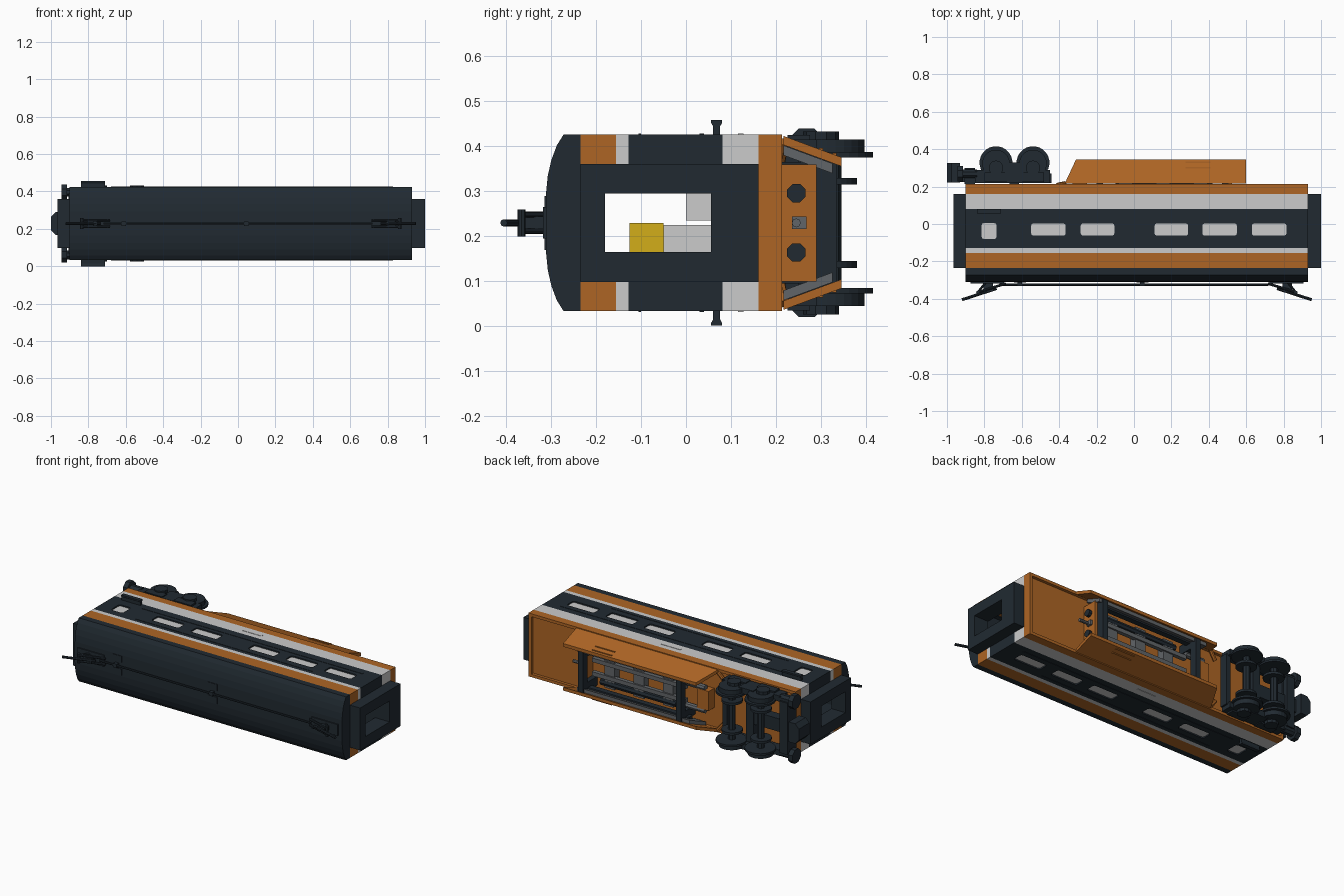
import bpy, bmesh, math
from mathutils import Vector

if "Cube" in bpy.data.objects:
    bpy.data.objects.remove(bpy.data.objects["Cube"])

ZC = 0.2285            # mid plane of the carriage (it lies on its side, roof to -y)
X0, X1 = -0.90, 0.93   # body ends


def mat(name, col):
    m = bpy.data.materials.new(name)
    m.diffuse_color = (*col, 1)
    m.use_nodes = True
    m.node_tree.nodes["Principled BSDF"].inputs["Base Color"].default_value = m.diffuse_color
    return m


DARK = mat("dark_blue", (0.015, 0.023, 0.031))
ORANGE = mat("orange", (0.42, 0.13, 0.018))
YELLOW = mat("yellow", (0.65, 0.42, 0.01))
STEEL = mat("steel", (0.12, 0.13, 0.14))


def prism(name, pts, axis, a, b, m=None):
    """Extrude a 2D profile. axis x: pts are (y,z); y: (x,z); z: (x,y)."""
    place = {"x": lambda p, t: (t, *p), "y": lambda p, t: (p[0], t, p[1]),
             "z": lambda p, t: (*p, t)}[axis]
    bm = bmesh.new()
    f = bm.faces.new([bm.verts.new(place(p, a)) for p in pts])
    ext = bmesh.ops.extrude_face_region(bm, geom=[f])["geom"]
    d = Vector(place((0, 0), b)) - Vector(place((0, 0), a))
    bmesh.ops.translate(bm, vec=d, verts=[v for v in ext if isinstance(v, bmesh.types.BMVert)])
    bmesh.ops.recalc_face_normals(bm, faces=bm.faces)
    me = bpy.data.meshes.new(name)
    bm.to_mesh(me)
    bm.free()
    if m:
        me.materials.append(m)
    ob = bpy.data.objects.new(name, me)
    bpy.context.collection.objects.link(ob)
    return ob


def box(name, x0, x1, y0, y1, z0, z1, m=None):
    return prism(name, [(x0, y0), (x1, y0), (x1, y1), (x0, y1)], "z", z0, z1, m)


def disc(name, axis, c, r, a, b, m=None, n=24):
    pts = [(c[0] + r * math.cos(2 * math.pi * (i + .5) / n),
            c[1] + r * math.sin(2 * math.pi * (i + .5) / n)) for i in range(n)]
    return prism(name, pts, axis, a, b, m)


def pair(name, x0, x1, y0, y1, d0, d1, m=None):
    """Two boxes mirrored about the mid plane, d = distance from it."""
    return [box(name, x0, x1, y0, y1, min(ZC + s * d0, ZC + s * d1), max(ZC + s * d0, ZC + s * d1), m)
            for s in (1, -1)]


def rod(name, p, q, r, m=DARK):
    p, q = Vector(p), Vector(q)
    bpy.ops.mesh.primitive_cylinder_add(vertices=8, radius=r, depth=(q - p).length, location=(p + q) / 2)
    ob = bpy.context.object
    ob.name = name
    ob.rotation_euler = (q - p).to_track_quat("Z", "Y").to_euler()
    ob.data.materials.append(m)
    return ob


# Body bands: side walls and end wall strips, from roof to sill
BANDS = [("upper_orange_band", -0.234, -0.155, ORANGE), ("upper_grey_band", -0.155, -0.128, None),
         ("window_band", -0.128, 0.081, DARK), ("lower_grey_band", 0.081, 0.161, None)]
window_walls = []
for n, y0, y1, m in BANDS:
    walls = pair(n, X0, X1, y0, y1, 0.171, 0.196, m)
    if n == "window_band":
        window_walls = walls
    for xe0, xe1 in ((X0, X0 + .025), (X1 - .025, X1)):
        pair(n + "_end", xe0, xe1, y0, y1, 0.12, 0.171, m)

# Rounded window openings with panes
WINDOWS = [(-0.815, -0.735, -.08, .005)] + [(a, b, -.062, .003) for a, b in
           ((-.55, -.365), (-.285, -.105), (.11, .29), (.365, .55), (.63, .815))]
cutters = []
for x0, x1, y0, y1 in WINDOWS:
    r = .012
    pts = []
    for cx, cy, a0 in ((x1 - r, y1 - r, 0), (x0 + r, y1 - r, 90), (x0 + r, y0 + r, 180), (x1 - r, y0 + r, 270)):
        pts += [(cx + r * math.cos(math.radians(a0 + k)), cy + r * math.sin(math.radians(a0 + k)))
                for k in (0, 45, 90)]
    cutters.append(prism("window_cutter", pts, "z", -0.05, 0.5))
    pair("window_pane", x0 - .004, x1 + .004, y0 - .004, y1 + .004, 0.180, 0.188)
for c in cutters:
    c.hide_render = True
    c.hide_set(True)
    for w in window_walls:
        mod = w.modifiers.new("window", "BOOLEAN")
        mod.operation, mod.object, mod.solver = "DIFFERENCE", c, "EXACT"

# Roof: curved shell
D = [(.196, -.234), (.196, -.272), (.172, -.287), (.14, -.299), (.105, -.307), (.065, -.311)]
outer = [(y, ZC + d) for d, y in D] + [(y, ZC - d) for d, y in reversed(D)]
inner = [(-.234, ZC - .165), (-.262, ZC - .165), (-.282, ZC - .1), (-.282, ZC + .1),
         (-.262, ZC + .165), (-.234, ZC + .165)]
prism("roof", outer + inner, "x", X0 + .02, X1 - .02, DARK)
for xa, xb in ((X0, X0 + .02), (X1 - .02, X1)):
    prism("roof_end", outer, "x", xa, xb, DARK)

# Sill rim and recessed belly
box("inner_floor", X0 + .01, X1 - .01, .058, .075, ZC - .18, ZC + .18, DARK)
box("belly_plate", X0, X1, .161, .195, ZC - .196, ZC + .196, ORANGE)
pair("belly_rim", X0, X1, .195, .213, .178, .196, ORANGE)
for xa, xb in ((X0, X0 + .02), (X1 - .02, X1)):
    box("belly_rim_end", xa, xb, .195, .213, ZC - .178, ZC + .178, ORANGE)

# Gangways with see-through doorway at both ends
for xa, xb in ((-.965, X0 + .03), (X1 - .03, 1.0)):
    pair("gangway_side", xa, xb, -.234, .135, .065, .131, DARK)
    box("gangway_top", xa, xb, -.234, -.18, ZC - .065, ZC + .065, DARK)
    box("gangway_bottom", xa, xb, .055, .135, ZC - .065, ZC + .065, DARK)
    box("gangway_sill", min(xa, xb), xb, .135, .161, ZC - .131, ZC + .131, DARK)

# Interior seats and lever
for x in (-.45, -.2, .2, .45, .7):
    box("seat_base", x, x + .09, 0, .058, ZC + .005, ZC + .13)
    box("seat_back", x + .07, x + .09, -.05, 0, ZC - .14, ZC - .005)
    box("seat_base", x, x + .09, 0, .058, ZC - .14, ZC - .005)
box("control_block", -.72, -.62, -.125, -.05, ZC - .065, ZC, YELLOW)
rod("control_post", (-.67, -.05, ZC - .03), (-.67, .058, ZC - .03), .025, YELLOW)

# Side door trim, door steps and rails
for s in (1, -1):
    zs = ZC + s * .196
    prism("door_step", [(.06, zs - s * .02), (.06, ZC + s * .215), (.056, ZC + s * .222), (.056, ZC + s * .2285),
                        (.08, ZC + s * .2285), (.08, ZC + s * .222), (.076, ZC + s * .215), (.076, zs - s * .02)],
          "x", -.84, -.71, DARK)
pair("door_rail", -.68, .83, .03, .04, .195, .198, DARK)
pair("door_rail", -.63, .58, -.105, -.1, .195, .198, DARK)
pair("lower_latch", -.05, .08, .115, .128, .195, .198)

# Roof cable, its posts and two current collectors
rod("roof_cable", (-.72, -.325, ZC), (.72, -.325, ZC), .006)
for x in (-.61, .045):
    box("cable_post", x - .012, x + .012, -.332, -.306, ZC - .012, ZC + .012, DARK)
    pair("roof_plate", x - .032, x + .032, -.314, -.304, .02, .06, DARK)
for s in (1, -1):
    X = .8 * s + .015
    box("collector_base", X - .09, X + .09, -.318, -.305, ZC - .035, ZC + .035, DARK)
    for d in (-.018, .018):
        rod("collector_lower_arm", (X - s * .1, -.318, ZC + d), (X + s * .05, -.365, ZC + d), .007)
        rod("collector_brace", (X + s * .05, -.365, ZC + d), (X + s * .01, -.315, ZC + d), .006)
    rod("collector_arm", (X - s * .05, -.345, ZC), (X + s * .135, -.405, ZC), .008)
    rod("collector_strip", (X + s * .05, -.365, ZC - .03), (X + s * .05, -.365, ZC + .03), .009)
    box("collector_hinge", X - .02, X + .03, -.36, -.315, ZC - .014, ZC + .014, DARK)

# Tapered underfloor skirts with hatch and inner lining
bm_pts = [(-.37, .217), (.60, .217), (.60, .345), (-.31, .345)]
for s in (1, -1):
    for name, off, th, m in (("skirt", 0, .02, ORANGE), ("skirt_lining", -.021, .022, STEEL)):
        ob = prism(name, bm_pts if m is ORANGE else [(-.29, .217), (.52, .217), (.52, .325), (-.25, .325)],
                   "z", -th, 0, m)
        for v in ob.data.vertices:       # slope inward away from the body
            v.co.z = ZC + s * (.193 + off + v.co.z - (v.co.y - .217) * .37)
        if s < 0:
            ob.data.flip_normals()
    for y in (.30, .33):
        z = ZC + s * (.194 - (y - .217) * .37)
        box("hatch_edge", .275, .41, y - .004, y + .004, z - .003, z + .003, ORANGE)
    rod("skirt_nose", (-.37, .217, ZC + s * .18), (-.41, .208, ZC + s * .13), .012, ORANGE)

# Underfloor machinery: end bulkhead, frames, beams and tanks
box("bulkhead", .50, .525, .195, .29, ZC - .13, ZC + .13, ORANGE)
for d in (.066, -.066):
    disc("bulkhead_knob", "x", (.245, ZC + d), .022, .525, .545, DARK, 8)
box("bulkhead_latch", .525, .54, .235, .268, ZC - .014, ZC + .014, STEEL)
rod("tow_pin", (.54, .245, ZC), (.60, .245, ZC), .01, STEEL)
for x in (-.20, .47):
    pair("cross_frame", x, x + .035, .195, .335, .08, .135, DARK)
    box("cross_frame_bar", x, x + .035, .29, .335, ZC - .08, ZC + .08, DARK)
pair("long_beam", -.22, .5, .25, .285, .115, .14, DARK)
pair("inner_beam", -.17, .47, .225, .25, .03, .055, STEEL)
for s in (1, -1):
    rod("air_tank", (-.1, .225, ZC + s * .085), (.42, .225, ZC + s * .085), .022, DARK)
    rod("piston", (-.3, .235, ZC + s * .07), (-.17, .235, ZC + s * .07), .018, STEEL)
for x in (-.08, .12, .32):
    box("equipment_case", x, x + .07, .195, .24, ZC - .11, ZC + .11, STEEL)
box("front_case", -.33, -.25, .195, .25, ZC - .06, ZC + .06, ORANGE)

# Bogie: two wheelsets, side frames, springs
for x in (-.738, -.540):
    for s in (1, -1):
        z = ZC + s * .145
        w = sorted
        disc("wheel_flange", "z", (x, .328), .088, *w((z, z + s * .012)), DARK)
        disc("wheel_tread", "z", (x, .323), .074, *w((z, z + s * .04)), DARK)
        disc("axle_box", "z", (x, .30), .04, *w((z + s * .035, z + s * .058)), DARK, 10)
        disc("brake_disc", "z", (x, .32), .06, *w((z - s * .06, z - s * .045)), DARK)
        box("axle_guard", x - .06, x + .06, .225, .275, *w((z + s * .01, z + s * .05)), DARK)
    rod("axle", (x, .323, ZC - .15), (x, .323, ZC + .15), .022)
pair("bogie_side", -.85, -.45, .22, .29, .15, .185, DARK)
pair("bogie_rocker", -.69, -.59, .225, .33, .155, .19, DARK)
box("bogie_bolster", -.665, -.615, .205, .29, ZC - .16, ZC + .16, DARK)
for x in (-.87, -.47):
    box("bogie_cross_bar", x, x + .03, .22, .27, ZC - .16, ZC + .16, DARK)

# Coupler and buffers at the bogie end
box("coupler_beam", -.94, -.66, .225, .285, ZC - .04, ZC + .04, DARK)
prism("coupler_head", [(-1.0, ZC - .035), (-.975, ZC - .062), (-.93, ZC - .062), (-.93, ZC + .062),
                       (-.975, ZC + .062), (-1.0, ZC + .035)], "y", .222, .325, DARK)
for s in (1, -1):
    disc("buffer", "x", (.268, ZC + s * .168), .045, -.945, -.915, DARK, 8)
    disc("buffer_stem", "x", (.268, ZC + s * .168), .025, -.915, -.84, DARK, 8)
box("buffer_beam", -.905, -.85, .213, .30, ZC - .16, ZC + .16, DARK)
